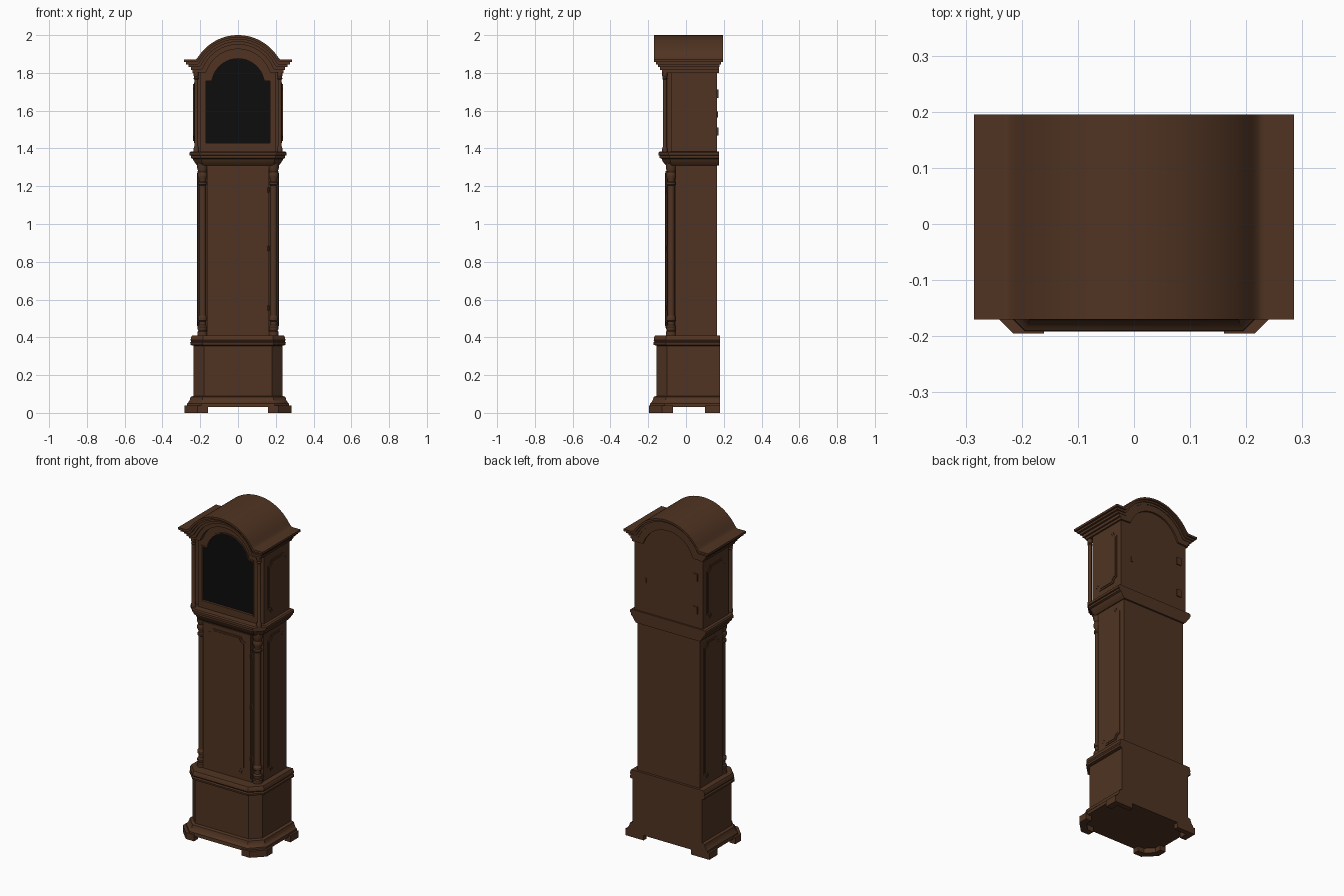
import bpy, bmesh, math

cube = bpy.data.objects.get("Cube")
if cube:
    bpy.data.objects.remove(cube, do_unlink=True)


def material(name, rgb):
    m = bpy.data.materials.new(name)
    m.use_nodes = True
    m.diffuse_color = (*rgb, 1)
    m.node_tree.nodes["Principled BSDF"].inputs["Base Color"].default_value = (*rgb, 1)
    return m


WOOD = material("dark_walnut", (0.08, 0.034, 0.016))
BLACK = material("black_glass", (0.004, 0.004, 0.004))


def finish(name, bm, mat=WOOD):
    bmesh.ops.recalc_face_normals(bm, faces=bm.faces)
    me = bpy.data.meshes.new(name)
    bm.to_mesh(me)
    bm.free()
    me.materials.append(mat)
    me.shade_smooth()
    me.set_sharp_from_angle(angle=math.radians(30))
    ob = bpy.data.objects.new(name, me)
    bpy.context.collection.objects.link(ob)
    return ob


def place(p, d, axis):
    u, v = p
    return {"x": (d, u, v), "y": (u, d, v), "z": (u, v, d)}[axis]


def loft(name, loops, mat=WOOD):
    """Skin closed 3D loops and cap both ends."""
    bm = bmesh.new()
    rows = [[bm.verts.new(p) for p in loop] for loop in loops]
    n = len(rows[0])
    for a, b in zip(rows, rows[1:]):
        for i in range(n):
            j = (i + 1) % n
            bm.faces.new((a[i], a[j], b[j], b[i]))
    bm.faces.new(rows[0])
    bm.faces.new(rows[-1])
    return finish(name, bm, mat)


def prism(name, pts, a, b, axis, mat=WOOD):
    return loft(name, [[place(p, d, axis) for p in pts] for d in (a, b)], mat)


def box(name, x0, x1, y0, y1, z0, z1):
    return prism(name, [(x0, y0), (x1, y0), (x1, y1), (x0, y1)], z0, z1, "z")


def band(name, outer, inner, y0, y1, closed=False):
    """Solid strip between two matching outlines, extruded along y."""
    bm = bmesh.new()
    quads = [[bm.verts.new(place(p, y, "y")) for p in pts]
             for pts, y in ((outer, y0), (inner, y0), (inner, y1), (outer, y1))]
    n = len(outer)
    for i in range(n if closed else n - 1):
        j = (i + 1) % n
        for k in range(4):
            a, b = quads[k], quads[(k + 1) % 4]
            bm.faces.new((a[i], a[j], b[j], b[i]))
    if not closed:
        for i in (0, -1):
            bm.faces.new([q[i] for q in quads])
    return finish(name, bm)


def chamfered(w, front, back, c):
    return [(-w, back), (-w, front + c), (c - w, front),
            (w - c, front), (w, front + c), (w, back)]


def moulding(name, w, front, back, c, profile):
    """Stepped moulding round the front and sides, flat at the back."""
    loft(name, [[(x, y, z) for x, y in chamfered(w + d, front - d, back, c + 0.6 * d)]
                for z, d in profile])


def lathe(name, profile, x, y, seg=20):
    angles = [math.tau * i / seg for i in range(seg)]
    loft(name, [[(x + r * math.cos(t), y + r * math.sin(t), z) for t in angles]
                for r, z in profile])


def indented(u0, u1, v0, v1, r=0.028):
    """Rectangle with concave rounded corners."""
    pts = []
    for u, v, start in ((u0, v0, 90), (u1, v0, 180), (u1, v1, 270), (u0, v1, 360)):
        for i in range(7):
            t = math.radians(start - 15 * i)
            pts.append((u + r * math.cos(t), v + r * math.sin(t)))
    return pts


def panel(name, u0, u1, v0, v1, base, axis, sign):
    for suffix, g, h in (("_edge", 0, 0.004), ("_field", 0.009, 0.007)):
        prism(name + suffix, indented(u0 + g, u1 - g, v0 + g, v1 - g),
              base - sign * 0.004, base + sign * h, axis)


ARCH_Z = 1.75


def arched(w, z0, zs, r, zc=ARCH_Z):
    """Rectangle with shoulders and a round arch on top."""
    t0 = math.asin((zs - zc) / r)
    n = 32
    arc = [(-r * math.cos(t), zc + r * math.sin(t))
           for t in (t0 + (math.pi - 2 * t0) * i / n for i in range(n + 1))]
    return [(-w, z0), (-w, zs)] + arc + [(w, zs), (w, z0)]


def cornice_line(w, zs, r, n=48, k=0.02):
    """Flat shoulder flowing into an arch."""
    pts = []
    for i in range(n + 1):
        t = math.radians(-75 + 150 * i / n)
        z = ARCH_Z + r * math.cos(t)
        h = max(k - abs(z - zs), 0) / k
        pts.append((r * math.sin(t), max(z, zs) + h * h * k / 4))
    return [(-w, zs)] + pts + [(w, zs)]


# Bracket feet
for side, s in (("left", 1), ("right", -1)):
    front = [(0.16, -0.195), (0.215, -0.195), (0.283, -0.127), (0.283, -0.07),
             (0.245, -0.07), (0.245, -0.11), (0.2, -0.155), (0.16, -0.155)]
    prism(f"front_foot_{side}", [(s * x, y) for x, y in front], 0, 0.04, "z")
    back = [(0.16, 0.18), (0.283, 0.18), (0.283, 0.1), (0.245, 0.1), (0.245, 0.15), (0.16, 0.15)]
    prism(f"back_foot_{side}", [(s * x, y) for x, y in back], 0, 0.04, "z")

# Base
moulding("plinth", 0.235, -0.155, 0.18, 0.055,
         [(0.03, 0.037), (0.05, 0.035), (0.055, 0.028), (0.07, 0.02), (0.085, 0.016), (0.09, 0)])
moulding("base_box", 0.235, -0.155, 0.18, 0.055, [(0.08, 0), (0.37, 0)])
moulding("base_cap_moulding", 0.235, -0.155, 0.18, 0.055,
         [(0.355, 0), (0.36, 0.016), (0.372, 0.018), (0.378, 0.012), (0.385, 0.016),
          (0.4, 0.014), (0.41, 0.008), (0.41, -0.01)])

# Trunk with notched front corners
half = [(0.165, -0.1), (0.165, -0.055), (0.21, -0.055), (0.21, 0.165)]
prism("trunk", half + [(-x, y) for x, y in reversed(half)], 0.4, 1.33, "z")
box("trunk_door", -0.157, 0.157, -0.104, -0.095, 0.43, 1.305)
panel("trunk_door_panel", -0.125, 0.125, 0.45, 1.28, -0.104, "y", -1)
for i, z in enumerate((0.555, 0.87, 1.18)):
    lathe(f"trunk_hinge_{i}", [(0.005, z - 0.014), (0.005, z + 0.014)], 0.162, -0.105, 10)
lower = [(0.027, 0.405), (0.027, 0.43), (0.022, 0.435), (0.026, 0.445), (0.026, 0.455),
         (0.019, 0.465), (0.019, 0.485), (0.025, 0.49), (0.025, 0.505), (0.019, 0.515)]
upper = [(0.019, 1.205), (0.025, 1.21), (0.025, 1.22), (0.019, 1.225), (0.019, 1.235),
         (0.026, 1.25), (0.026, 1.265), (0.021, 1.275), (0.028, 1.295), (0.028, 1.325)]
for side, s in (("left", 1), ("right", -1)):
    lathe(f"trunk_column_{side}", lower + upper, s * 0.188, -0.079)
    panel(f"trunk_side_panel_{side}", -0.015, 0.13, 0.45, 1.28, s * 0.21, "x", s)

# Hood seat moulding
moulding("hood_seat", 0.215, -0.105, 0.175, 0.03,
         [(1.31, 0), (1.32, 0.01), (1.335, 0.02), (1.345, 0.024), (1.35, 0.034),
          (1.362, 0.034), (1.364, 0.041), (1.378, 0.041), (1.384, 0.034)])

# Hood body, side panels and slender columns
prism("hood_body", arched(0.23, 1.375, 1.81, 0.19), -0.08, 0.165, "y")
post = [(0.014, 1.38), (0.014, 1.4), (0.0105, 1.41), (0.0105, 1.765),
        (0.014, 1.77), (0.011, 1.778), (0.014, 1.785), (0.014, 1.805)]
for side, s in (("left", 1), ("right", -1)):
    lathe(f"hood_column_{side}", post, s * 0.221, -0.112, 16)
    panel(f"hood_side_panel_{side}", -0.045, 0.13, 1.43, 1.75, s * 0.23, "x", s)

# Arched glazed door
opening = arched(0.17, 1.43, 1.757, 0.14, 1.735)
band("hood_door_frame", arched(0.2, 1.385, 1.81, 0.177), opening, -0.1, -0.078, True)
band("hood_door_bead", arched(0.178, 1.422, 1.765, 0.148, 1.735), opening, -0.105, -0.09, True)
prism("dial_glass", opening, -0.09, -0.082, "y", BLACK)

# Arched cornice built from stepped bands
steps = [(0.236, 1.8, 0.176, 0, 0), (0.24, 1.815, 0.2, -0.128, 0.175),
         (0.25, 1.832, 0.215, -0.138, 0.175), (0.262, 1.845, 0.228, -0.148, 0.178),
         (0.274, 1.857, 0.238, -0.16, 0.185), (0.285, 1.87, 0.25, -0.17, 0.195)]
for i, (a, b) in enumerate(zip(steps, steps[1:])):
    w, zs, r, y0, y1 = b
    band(f"cornice_band_{i}", cornice_line(w, zs, r), cornice_line(w, a[1], a[2]), y0, y1)

# Back door hardware
for i, z in enumerate((1.49, 1.69)):
    box(f"back_hinge_{i}", -0.195, -0.165, 0.16, 0.171, z - 0.022, z + 0.022)
box("back_latch", 0.15, 0.16, 0.16, 0.17, 1.565, 1.595)
